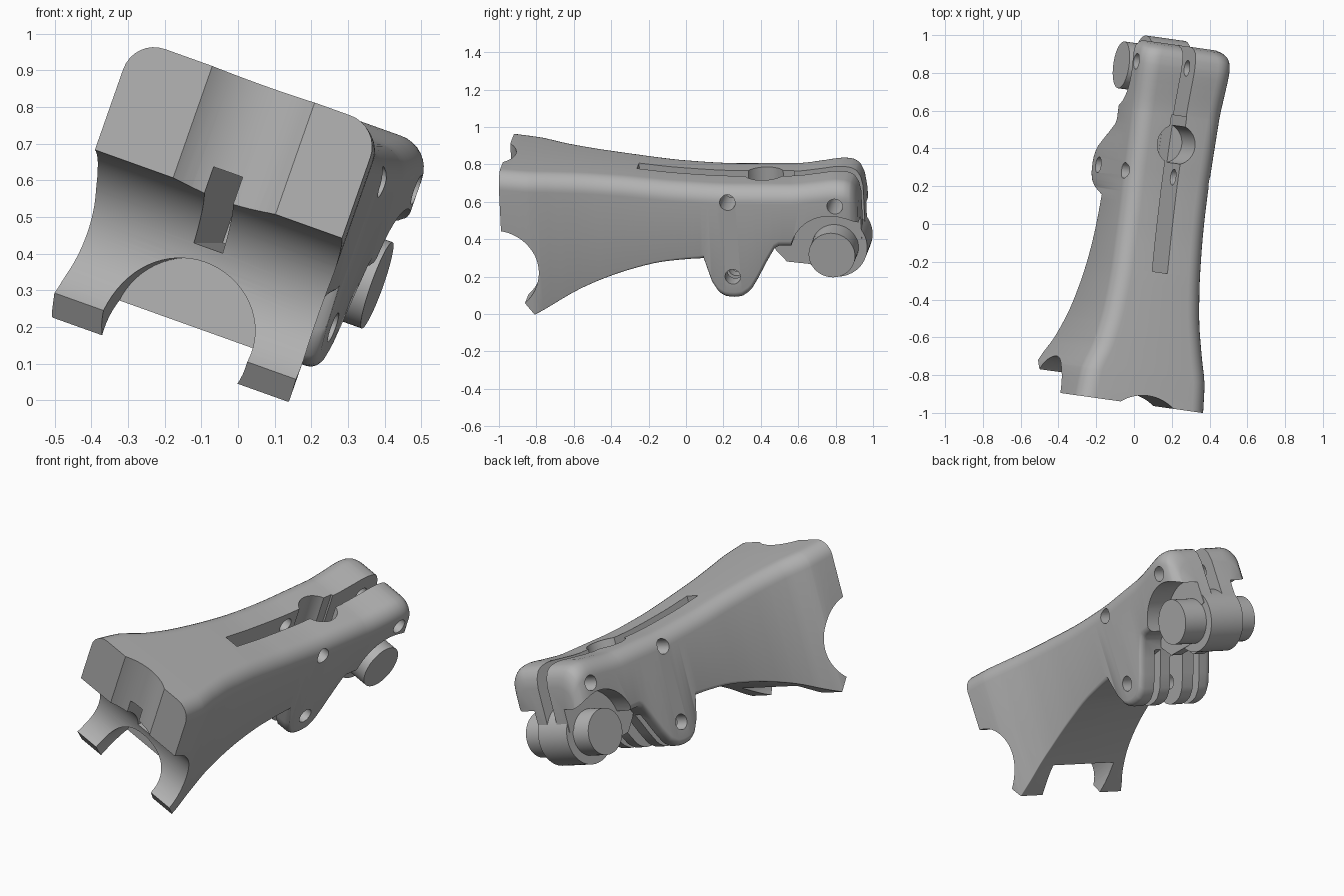
import bpy, bmesh, math
from mathutils import Matrix, Vector

cube = bpy.data.objects.get("Cube")
if cube:
    bpy.data.objects.remove(cube)

grey = bpy.data.materials.new("plain grey")
grey.use_nodes = True
grey.diffuse_color = (0.45, 0.45, 0.45, 1)
grey.node_tree.nodes["Principled BSDF"].inputs["Base Color"].default_value = grey.diffuse_color

# The whole bracket is rolled sideways and turned slightly
POSE = (Matrix.Rotation(math.radians(-8), 4, 'Z') @ Matrix.Rotation(math.radians(19.5), 4, 'Y')
        @ Matrix.Translation((-0.115, 0, 0)))


def make(name, bm):
    bmesh.ops.recalc_face_normals(bm, faces=bm.faces)
    me = bpy.data.meshes.new(name)
    bm.to_mesh(me)
    bm.free()
    me.materials.append(grey)
    ob = bpy.data.objects.new(name, me)
    bpy.context.collection.objects.link(ob)
    return ob


def box(name, x0, x1, y0, y1, z0, z1):
    return prism(name, [(y0, z0), (y1, z0), (y1, z1), (y0, z1)], x0, x1)


def cylinder(name, axis, centre, radius, length, sides=64):
    turn = {'X': Matrix.Rotation(math.pi / 2, 4, 'Y'),
            'Y': Matrix.Rotation(math.pi / 2, 4, 'X'), 'Z': Matrix()}[axis]
    bm = bmesh.new()
    bmesh.ops.create_cone(bm, cap_ends=True, segments=sides, radius1=radius, radius2=radius,
                          depth=length, matrix=Matrix.Translation(centre) @ turn)
    return make(name, bm)


def rod(name, x0, x1, radius):
    """Cylinder on the pivot axis from x0 to x1."""
    return cylinder(name, 'X', ((x0 + x1) / 2, .825, .385), radius, x1 - x0)


def prism(name, outline, x0, x1):
    """Side outline (y, z) extruded across the width."""
    bm = bmesh.new()
    face = bm.faces.new([bm.verts.new((x0, y, z)) for y, z in outline])
    ext = bmesh.ops.extrude_face_region(bm, geom=[face])
    bmesh.ops.translate(bm, vec=(x1 - x0, 0, 0),
                        verts=[g for g in ext["geom"] if isinstance(g, bmesh.types.BMVert)])
    return make(name, bm)


def boolean(ob, tool, operation='DIFFERENCE'):
    mod = ob.modifiers.new("cut", 'BOOLEAN')
    mod.operation, mod.solver, mod.object = operation, 'EXACT', tool
    bpy.context.view_layer.objects.active = ob
    bpy.ops.object.modifier_apply(modifier=mod.name)
    bpy.data.objects.remove(tool)


def sample(keys, y):
    """Smooth curve through the keys that never overshoots them."""
    y = min(max(y, keys[0][0]), keys[-1][0])
    rise = [(b[1] - a[1]) / (b[0] - a[0]) for a, b in zip(keys, keys[1:])]
    slope = [rise[0]] + [2 * p * q / (p + q) if p * q > 0 else 0
                         for p, q in zip(rise, rise[1:])] + [rise[-1]]
    i = next(k for k in range(len(rise)) if y <= keys[k + 1][0])
    (a, va), (b, vb) = keys[i], keys[i + 1]
    h, t = b - a, (y - a) / (b - a)
    e = t * t * (3 - 2 * t)
    return (va + (vb - va) * e + h * slope[i] * t * (1 - t) ** 2
            - h * slope[i + 1] * t * t * (1 - t))


# Body outlines along the length: top, underside with lobe, half widths
TOP = [(-.94, .88), (-.6, .845), (-.3, .812), (0, .778), (.3, .762), (.6, .762), (.75, .778),
       (.85, .79), (.9, .785), (.94, .765), (.96, .73), (.97, .68)]
BOTTOM = [(-.94, .015), (-.783, .078), (-.526, .212), (-.275, .302),
          (-.07, .347), (.13, .36), (.17, .22), (.2, .17), (.24, .143), (.285, .138), (.33, .145),
          (.38, .185), (.42, .25), (.54, .43), (.97, .43)]
LEFT = [(-.94, .362), (-.8, .354), (-.65, .322), (-.45, .285), (-.2, .264), (.1, .257), (.6, .264),
        (.88, .274), (.93, .264), (.96, .24), (.97, .22)]
RIGHT = [(-.94, .36), (-.8, .345), (-.65, .292), (-.45, .252), (-.2, .23), (.1, .222), (.6, .225),
         (.88, .235), (.93, .225), (.96, .2), (.97, .18)]
LOW_ROUND = [(-.6, .004), (.1, .02), (.17, .035), (.97, .035)]


def half_section(y, widths):
    top, low, w = sample(TOP, y), sample(BOTTOM, y), sample(widths, y)
    r, q = 0.09, sample(LOW_ROUND, y)
    half = []
    for i in range(5):
        a = -math.pi / 2 + i * math.pi / 8
        half.append((w - q + q * math.cos(a), low + q + q * math.sin(a)))
    for i in range(9):
        a = i * math.pi / 16
        half.append((w - r + r * math.cos(a), top - r + r * math.sin(a)))
    return half


def section(y):
    mirrored = [(-x, z) for x, z in reversed(half_section(y, RIGHT))]
    return [Vector((x, y, z)) for x, z in half_section(y, LEFT) + mirrored]


stations = {k for keys in (TOP, BOTTOM, LEFT) for k, _ in keys}
stations = sorted(stations | {i / 20 + .013 for i in range(-18, 19)})
bm = bmesh.new()
rings = [[bm.verts.new(p) for p in section(y)] for y in stations]
for a, b in zip(rings, rings[1:]):
    for i in range(len(a)):
        j = (i + 1) % len(a)
        bm.faces.new((a[i], a[j], b[j], b[i]))
bm.faces.new(rings[0])
bm.faces.new(rings[-1])
body = make("clamp_body", bm)

# Inner plates that carry on from the lobe to the pivot drum
NECK = [(.46, .45), (.5, .37), (.56, .3), (.74, .28), (.8, .5), (.5, .5)]
for x0, x1 in ((-.104, -.03), (.053, .122)):
    boolean(body, prism("neck", NECK, x0, x1), 'UNION')

# Cross tube seat, slanted leg ends, arched pocket and front flute
boolean(body, cylinder("tube_seat", 'X', (0, -.985, .325), .236, 2, 96))
boolean(body, prism("leg_trim", [(-1.1, .24), (-.9, .24), (-.72, -.003), (-1.1, -.003)], -1, 1))
boolean(body, cylinder("arch_pocket", 'Y', (.004, -.85, .15), .21, .5))
boolean(body, cylinder("front_flute", 'Z', (.018, -1.14, .8), .25, .9))

# Central channel, top slot, lobe split and rear split
boolean(body, box("front_channel", -.042, .042, -1.1, -.2, .4, .62))
boolean(body, box("top_slot", -.031, .055, -.235, .6, .401, 1))
boolean(body, box("lobe_split", -.0305, .0545, .1, .65, 0, .45))
boolean(body, box("rear_split", -.02, .052, .55, 1.1, .2, 1.01))
for x in (-.125, .143):
    boolean(body, box("fin_groove", x - .02, x + .02, .1, .7, 0, .37))

# Round well and cross-drilled bolt holes
boolean(body, cylinder("round_well", 'Z', (.018, .447, .85), .106, .6))
for y, z in ((.284, .262), (.274, .68), (.855, .665)):
    boolean(body, cylinder("bolt_hole", 'X', (0, y, z), .042, 1, 32))

# Round recesses in the outer arms only, leaving the inner plates around the drum
boolean(body, rod("right_recess", -.5, -.105, .225))
boolean(body, rod("left_recess", .123, .6, .225))

# Pivot barrel: wide drum with narrower pin ends
barrel = rod("pivot_barrel", -.1, .119, .172)
boolean(barrel, rod("pin", -.217, .262, .125), 'UNION')

for ob in (body, barrel):
    ob.data.transform(POSE)
    bpy.ops.object.select_all(action='DESELECT')
    ob.select_set(True)
    bpy.context.view_layer.objects.active = ob
    bpy.ops.object.shade_smooth_by_angle(angle=math.radians(32))
